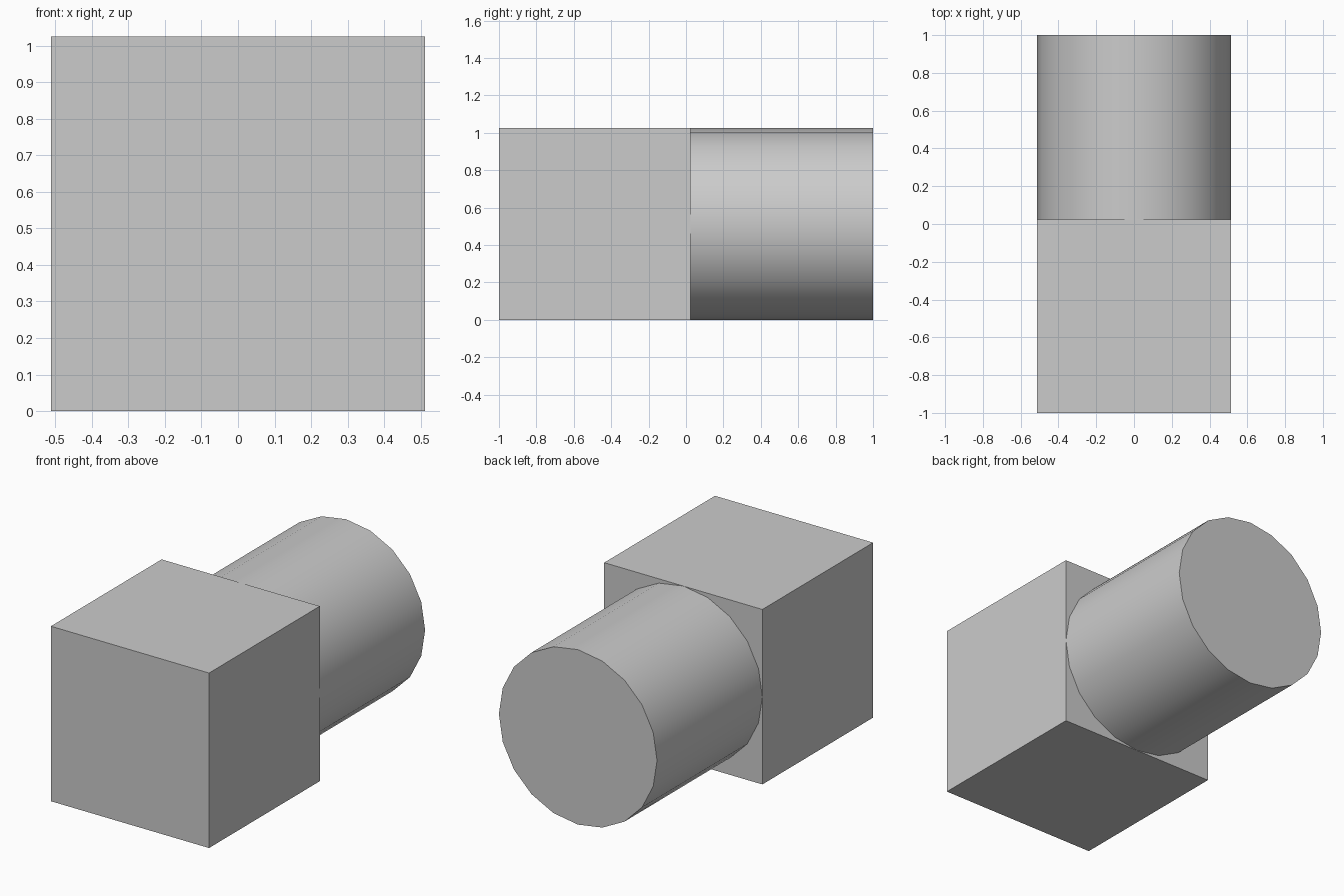
import bpy
from math import pi, radians

if "Cube" in bpy.data.objects:
    bpy.data.objects.remove(bpy.data.objects["Cube"])

SIZE = 1.025          # shared width, height and length of both parts
OFFSET = 1 - SIZE / 2  # distance of each part's centre from y = 0

# Square block at the front
bpy.ops.mesh.primitive_cube_add(size=SIZE, location=(0, -OFFSET, SIZE / 2))
bpy.context.object.name = "front_block"

# 20-sided round bar at the back, lying along y and slightly sunk into the block
bpy.ops.mesh.primitive_cylinder_add(vertices=20, radius=SIZE / 2, depth=SIZE,
                                    location=(0, OFFSET, SIZE / 2),
                                    rotation=(pi / 2, 0, 0))
bpy.context.object.name = "rear_cylinder"
bpy.ops.object.shade_smooth_by_angle(angle=radians(30))
